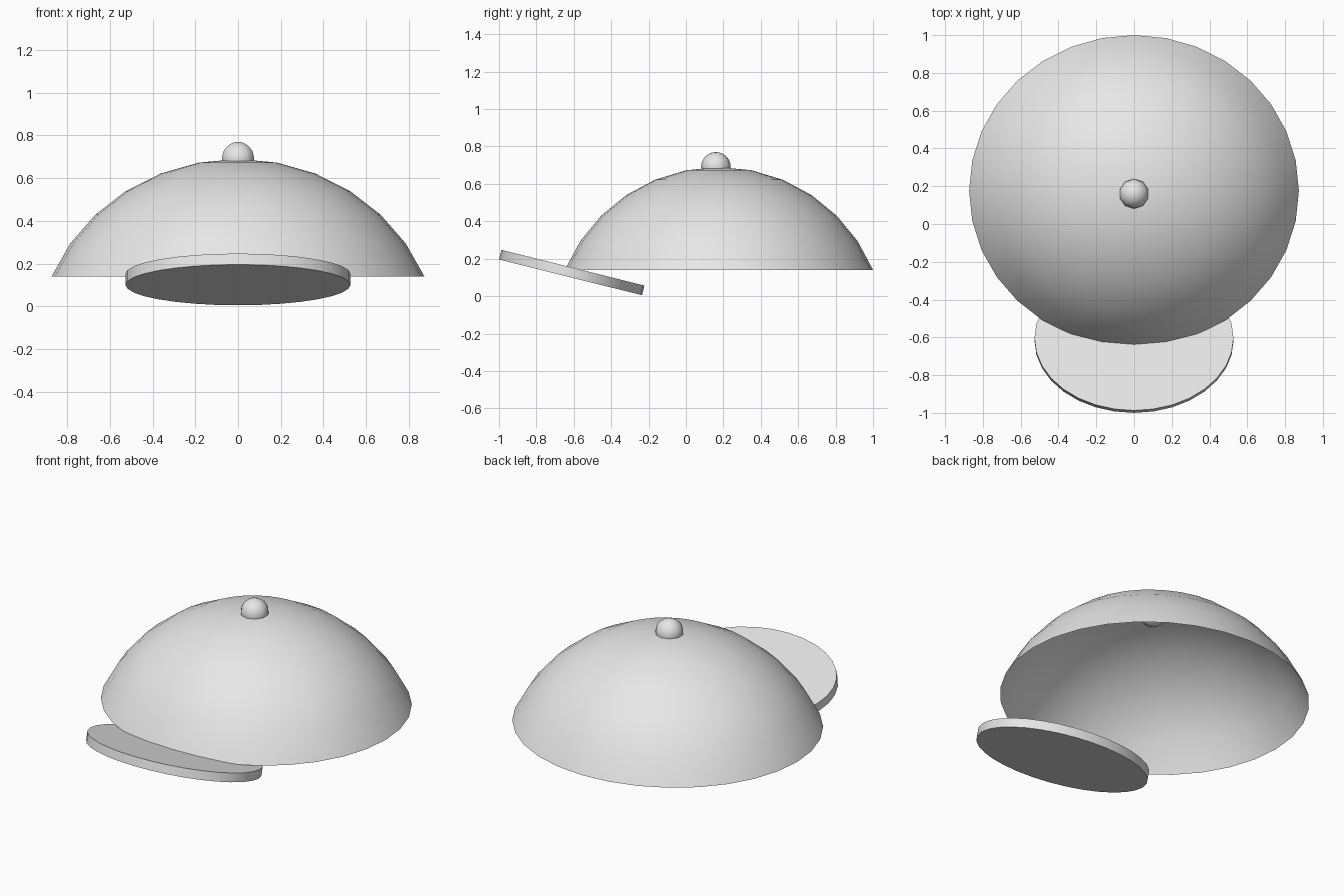
import bpy, bmesh, math
from mathutils import Matrix, Vector

if "Cube" in bpy.data.objects:
    bpy.data.objects.remove(bpy.data.objects["Cube"])

grey = bpy.data.materials.new("light grey")
grey.diffuse_color = (0.8, 0.8, 0.8, 1)
grey.use_nodes = True
grey.node_tree.nodes["Principled BSDF"].inputs["Base Color"].default_value = grey.diffuse_color


def finish(name, bm, matrix):
    """Turn a bmesh into a smooth shaded object, with sharp edges kept."""
    bm.transform(matrix)
    bmesh.ops.recalc_face_normals(bm, faces=bm.faces)
    mesh = bpy.data.meshes.new(name)
    bm.to_mesh(mesh)
    bm.free()
    mesh.materials.append(grey)
    ob = bpy.data.objects.new(name, mesh)
    bpy.context.collection.objects.link(ob)
    bpy.ops.object.select_all(action='DESELECT')
    ob.select_set(True)
    bpy.context.view_layer.objects.active = ob
    bpy.ops.object.shade_smooth_by_angle(angle=math.radians(40))
    return ob


def place(loc, scale=(1, 1, 1), tilt=0.0):
    return (Matrix.Translation(loc) @ Matrix.Rotation(tilt, 4, 'X')
            @ Matrix.Diagonal(Vector((*scale, 1))))


# Crown: open shell, the top of a sphere down to 67.5 degrees from its pole
cut = math.radians(67.5)
bm = bmesh.new()
bmesh.ops.create_uvsphere(bm, u_segments=32, v_segments=16, radius=1)
low = [v for v in bm.verts if v.co.z < math.cos(cut) - 0.01]
bmesh.ops.delete(bm, geom=low, context='VERTS')
sz = 0.55 / (1 - math.cos(cut))
crown = finish("crown", bm, place((0, 0.176, 0.69 - sz),
               (0.873 / math.sin(cut), 0.824 / math.sin(cut), sz)))
# an open shell: make sure the normals face outwards
if crown.data.polygons[0].normal.dot(
        crown.data.polygons[0].center - Vector((0, 0.176, 0.69 - sz))) < 0:
    crown.data.flip_normals()

# Button: small ball half sunk in the crown
bm = bmesh.new()
bmesh.ops.create_uvsphere(bm, u_segments=10, v_segments=12, radius=0.079)
finish("top_button", bm, place((0, 0.16, 0.691)))

# Brim: oval disc tilted up towards the front
bm = bmesh.new()
bmesh.ops.create_cone(bm, cap_ends=True, segments=32, radius1=1, radius2=1, depth=1)
finish("brim", bm, place((0, -0.611, 0.126), (0.527, 0.394, 0.053),
                         math.radians(-14)))
